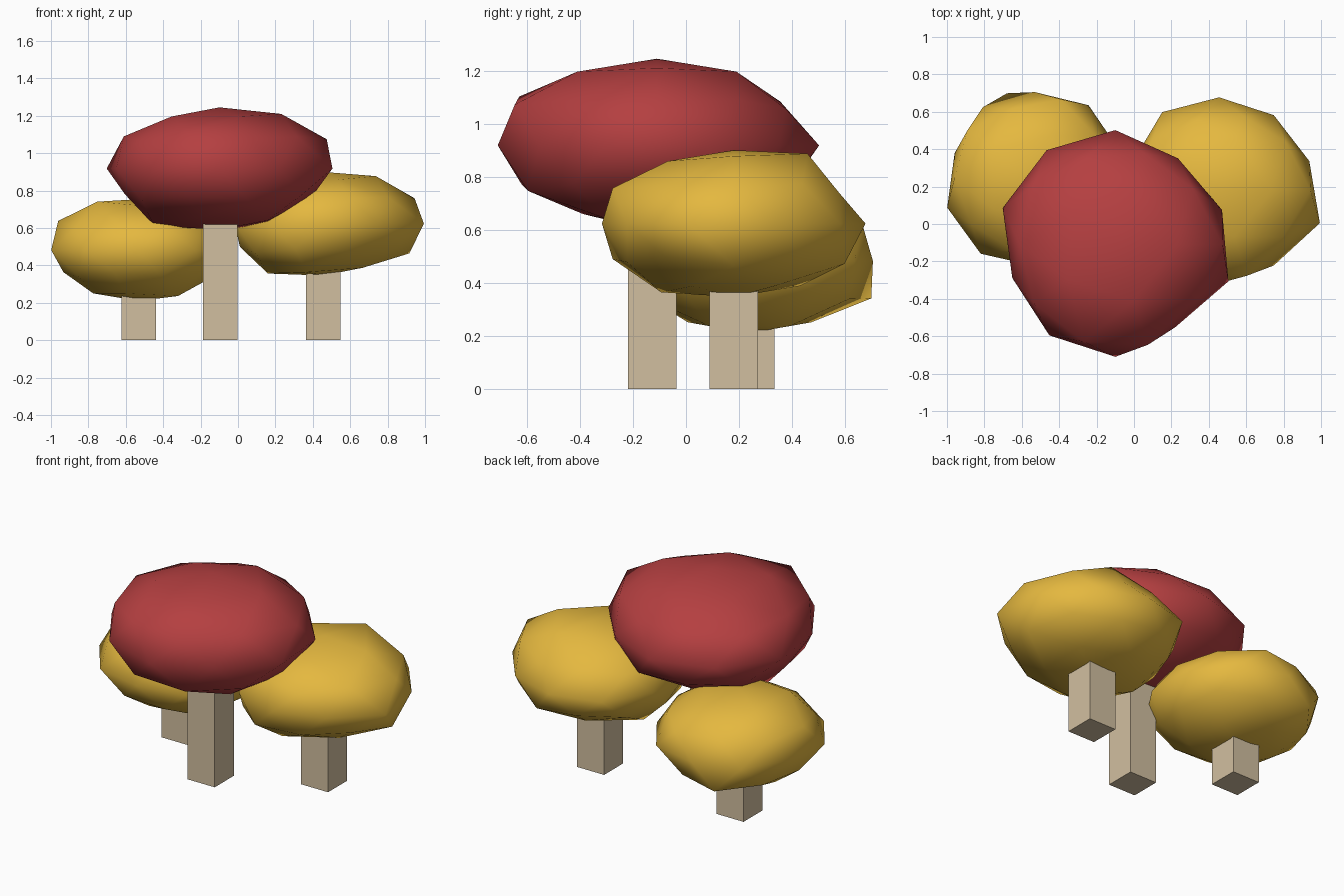
import bpy, math

if "Cube" in bpy.data.objects:
    bpy.data.objects.remove(bpy.data.objects["Cube"])


def material(name, rgb):
    m = bpy.data.materials.new(name)
    m.diffuse_color = (*rgb, 1)
    m.use_nodes = True
    m.node_tree.nodes["Principled BSDF"].inputs["Base Color"].default_value = m.diffuse_color
    return m


RED = material("red", (0.46, 0.05, 0.052))
YELLOW = material("golden yellow", (0.78, 0.48, 0.05))
TAN = material("tan", (0.64, 0.52, 0.35))


def cap(name, centre, radius, half_height, mat, high, upper, rim, lower, low):
    """Lumpy flattened icosphere; each ring has bump factors by angle in degrees."""
    bpy.ops.mesh.primitive_ico_sphere_add(subdivisions=2, radius=1, location=centre)
    ob = bpy.context.object
    ob.name = name
    for v in ob.data.vertices:
        angle = round(math.degrees(math.atan2(v.co.y, v.co.x))) % 360
        z = v.co.z
        if abs(z) < 0.1:
            bumps = rim
        elif abs(z) < 0.6:
            bumps = upper if z > 0 else lower
        elif abs(z) < 0.95:
            bumps = high if z > 0 else low
        else:
            bumps = {}
        v.co *= bumps.get(angle, 1.0)
        v.co.x *= radius
        v.co.y *= radius
        v.co.z *= half_height
    ob.data.materials.append(mat)
    bpy.ops.object.shade_smooth()


def stem(name, x, y, top, width=0.184):
    """Square post standing on the ground."""
    bpy.ops.mesh.primitive_cube_add(size=1, location=(x, y, top / 2))
    ob = bpy.context.object
    ob.name = name
    for v in ob.data.vertices:
        v.co.x *= width
        v.co.y *= width
        v.co.z *= top
    ob.data.materials.append(TAN)


# Tall front mushroom
stem("front_stem", -0.096, -0.127, 0.70)
cap("front_cap", (-0.1, -0.11, 0.918), 0.6, 0.327, RED,
    high={144: 0.93, 0: 1.05},
    upper={288: 1.05, 0: 1.07, 72: 0.95, 108: 0.96, 252: 1.07},
    rim={90: 1.02, 54: 0.95, 342: 1.06, 306: 0.91, 198: 0.965, 162: 1.055, 126: 1.04},
    lower={180: 0.94, 0: 0.95},
    low={252: 0.93, 180: 1.1, 36: 1.06})

# Middle-height right mushroom
stem("right_stem", 0.455, 0.18, 0.45)
cap("right_cap", (0.455, 0.18, 0.623), 0.497, 0.277, YELLOW,
    high={0: 1.08, 72: 1.12},
    upper={0: 1.1, 288: 1.08, 72: 0.94, 108: 0.93, 36: 1.04},
    rim={342: 1.14, 126: 1.04, 162: 0.98, 18: 1.02},
    lower={0: 1.09, 72: 1.04, 252: 1.08, 216: 1.06},
    low={180: 1.13, 252: 1.1})

# Short left mushroom
stem("left_stem", -0.53, 0.241, 0.32)
cap("left_cap", (-0.53, 0.24, 0.482), 0.465, 0.272, YELLOW,
    high={144: 1.08, 216: 1.12},
    upper={144: 1.07, 72: 1.08, 180: 1.09, 288: 1.06, 324: 1.06},
    rim={54: 1.05, 126: 1.02, 162: 0.97, 198: 1.06, 234: 1.06, 18: 1.03,
         306: 1.1, 342: 1.07},
    lower={108: 1.16, 180: 0.97},
    low={36: 1.06, 324: 1.06})
